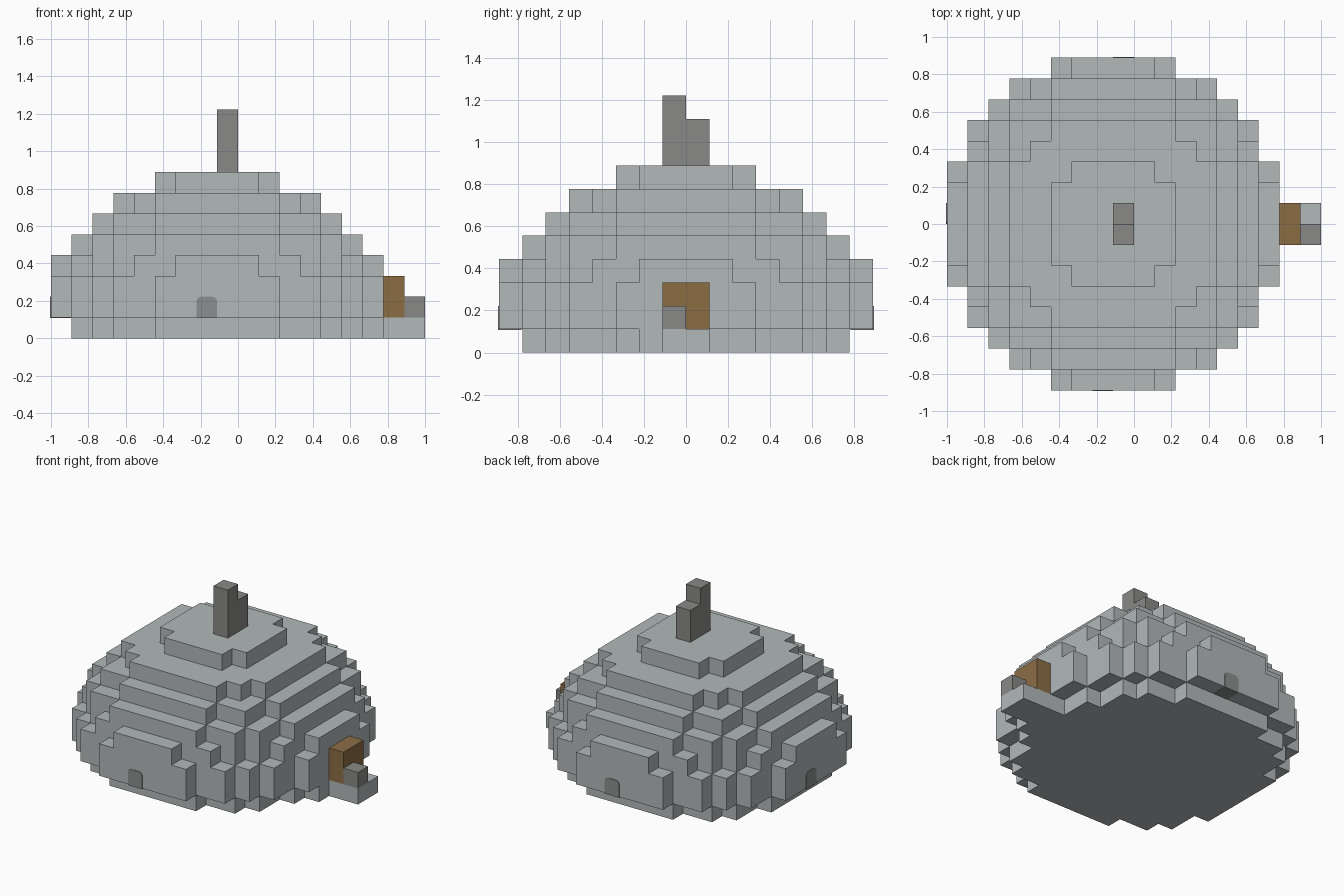
import bpy, bmesh, math
from mathutils import Matrix, Vector

if "Cube" in bpy.data.objects:
    bpy.data.objects.remove(bpy.data.objects["Cube"], do_unlink=True)

U = 1 / 9            # edge of one block
CENTRE = Vector((-U, 0, 0))


def material(name, colour):
    m = bpy.data.materials.new(name)
    m.use_nodes = True
    m.diffuse_color = (*colour, 1)
    bsdf = m.node_tree.nodes["Principled BSDF"]
    bsdf.inputs["Base Color"].default_value = (*colour, 1)
    bsdf.inputs["Roughness"].default_value = 0.9
    return m


stone = material("pale stone", (0.445, 0.48, 0.49))
dark_stone = material("dark stone", (0.25, 0.25, 0.245))
glass = material("smoky window", (0.26, 0.275, 0.275))
wood = material("brown wood", (0.26, 0.155, 0.06))


def add_object(name, bm, mat):
    bmesh.ops.recalc_face_normals(bm, faces=bm.faces)
    mesh = bpy.data.meshes.new(name)
    bm.to_mesh(mesh)
    bm.free()
    mesh.materials.append(mat)
    obj = bpy.data.objects.new(name, mesh)
    bpy.context.collection.objects.link(obj)
    return obj


def prism(bm, points, push):
    """Extrude a flat outline along a vector."""
    face = bm.faces.new([bm.verts.new(p) for p in points])
    out = bmesh.ops.extrude_face_region(bm, geom=[face], use_keep_orig=True)
    moved = [v for v in out["geom"] if isinstance(v, bmesh.types.BMVert)]
    bmesh.ops.translate(bm, verts=moved, vec=push)


def box(name, mat, lo, hi):
    """Box between two corners given in blocks."""
    bm = bmesh.new()
    lo, hi = Vector(lo) * U, Vector(hi) * U
    prism(bm, [(lo.x, lo.y, lo.z), (hi.x, lo.y, lo.z),
               (hi.x, hi.y, lo.z), (lo.x, hi.y, lo.z)], (0, 0, hi.z - lo.z))
    return add_object(name, bm, mat)


def stepped_circle(limit):
    """Outline of all blocks whose middle lies inside a circle."""
    quarter = []
    for j in range(1, 9):
        rest = limit - (j - 0.5) ** 2
        half = math.floor(math.sqrt(rest) + 0.5) if rest > 0 else 0
        if half < 1:
            break
        if quarter and quarter[-1][0] == half:
            quarter[-1] = (half, j)
        else:
            quarter += [(half, j - 1), (half, j)]
    quarter = quarter[1:]
    back = quarter[::-1]
    return (quarter + [(-x, y) for x, y in back]
            + [(-x, -y) for x, y in quarter] + [(x, -y) for x, y in back])


# Dome: stacked stepped discs following a flattened sphere, on a narrower base
dome = bmesh.new()
for level in range(8):
    limit = 51 if level == 0 else 67 - ((level - 0.5) * 8 / 7) ** 2
    outline = [CENTRE + Vector((x, y, level)) * U for x, y in stepped_circle(limit)]
    prism(dome, outline, (0, 0, U))
add_object("dome", dome, stone)

# Chimney
box("chimney_tall", dark_stone, (-1, -1, 8), (0, 0, 11))
box("chimney_short", dark_stone, (-1, 0, 8), (0, 1, 10))

# Entrance
box("threshold", stone, (5, -2, 0), (7, 1, 1))
box("doorstep", stone, (7, -1, 0), (9, 1, 1))
box("door", wood, (7, -1, 1), (8, 1, 3))
box("step_block", dark_stone, (8, -1, 1), (9, 0, 2))

# Round-topped windows on the front, left-hand and back walls
LIP, R = 0.004, 0.028
for name, turn in (("front_window", 0), ("side_window", -90), ("back_window", 180)):
    arch = [(-U, U - LIP), (0, U - LIP)]
    for cx, start in ((-R, 0), (R - U, 90)):
        for step in range(5):
            a = math.radians(start + step * 22.5)
            arch.append((cx + R * math.cos(a), 2 * U - R + R * math.sin(a)))
    bm = bmesh.new()
    prism(bm, [(x, -8 * U - LIP, z) for x, z in arch], (0, U, 0))
    bm.transform(Matrix.Translation(CENTRE) @ Matrix.Rotation(math.radians(turn), 4, "Z"))
    add_object(name, bm, glass)
